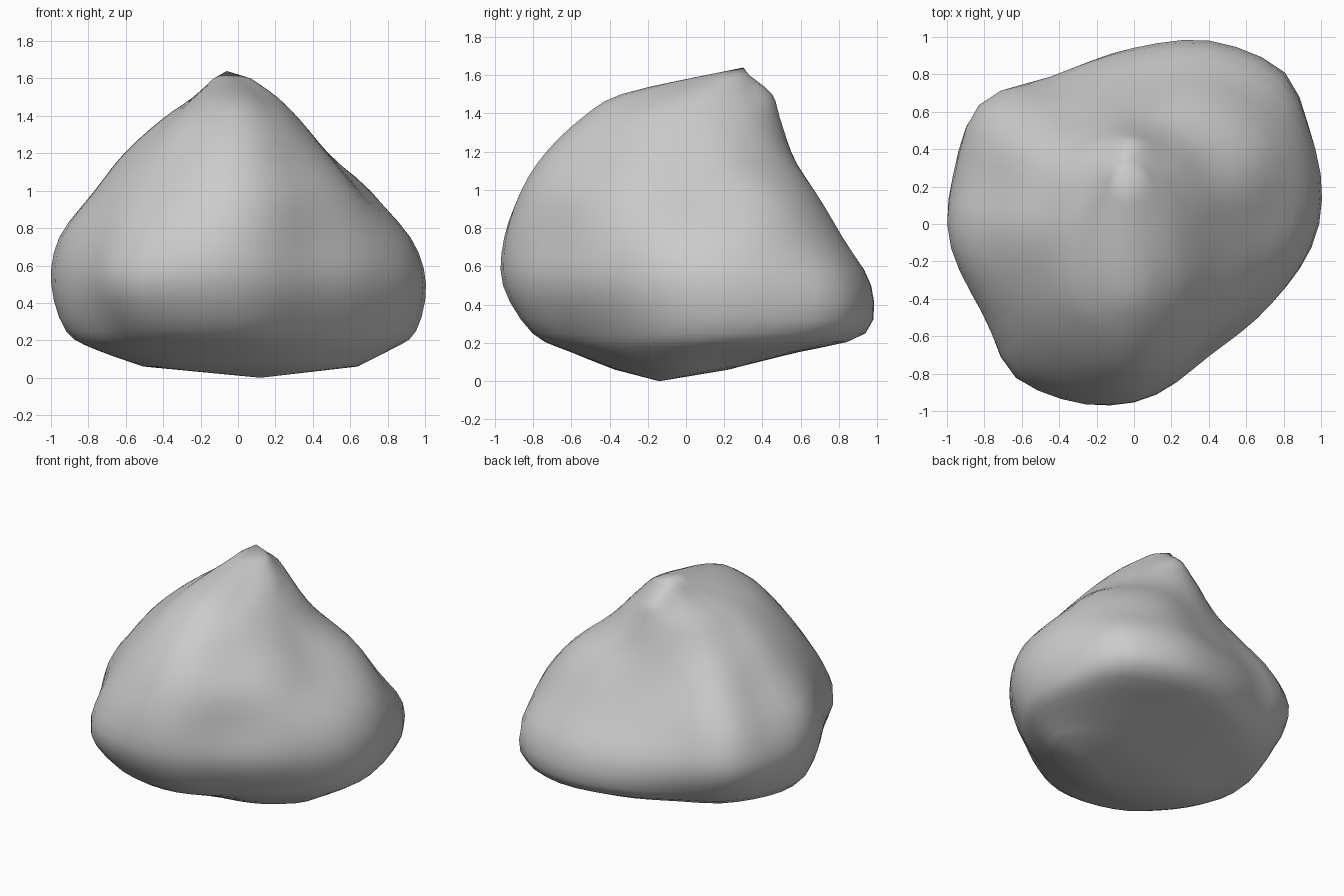
import bpy, bmesh
from math import sin, cos, radians, exp
from mathutils import Vector

if "Cube" in bpy.data.objects:
    bpy.data.objects.remove(bpy.data.objects["Cube"])

# Horizontal slices: height, centre x, centre y, then 12 radii every 30 degrees from +x
SLICES = [
    (0.06, 0.00, 0.00, [.64, .40, .24, .17, .19, .32, .50, .48, .41, .37, .41, .52]),
    (0.15, 0.00, 0.00, [.81, .81, .66, .55, .55, .67, .76, .73, .65, .59, .57, .66]),
    (0.25, 0.00, 0.00, [.93, 1.02, 1.04, .89, .81, .88, .92, .85, .85, .79, .69, .75]),
    (0.50, 0.00, 0.00, [.99, 1.06, 1.07, .93, .90, 1.01, 1.0, .94, 1.01, .94, .81, .85]),
    (0.75, 0.00, 0.00, [.91, .97, .92, .78, .80, .93, .96, .90, .97, .94, .78, .81]),
    (1.00, 0.00, 0.00, [.66, .79, .75, .64, .65, .75, .77, .77, .83, .86, .73, .69]),
    (1.20, 0.00, 0.00, [.48, .53, .56, .55, .55, .58, .61, .61, .68, .73, .59, .52]),
    (1.38, 0.00, 0.00, [.33, .36, .43, .49, .47, .43, .41, .42, .51, .54, .43, .35]),
    (1.50, -.02, 0.12, [.23, .23, .26, .33, .27, .23, .22, .25, .36, .46, .31, .25]),
    (1.60, -.04, 0.22, [.11, .11, .11, .11, .11, .10, .09, .10, .11, .12, .11, .11]),
]
# Local corners and hollows: angle, height, push, angular width, height range
BUMPS = [
    (44, 0.38, 0.08, 11, 0.18),    # back right corner
    (139, 0.75, 0.09, 13, 0.38),   # back left rib
    (165, 0.85, -.04, 10, 0.35),   # hollow beside the rib
    (230, 0.50, 0.04, 10, 0.25),   # front left corner
]
BOTTOM = Vector((0.12, -0.14, 0.0))
PEAK = Vector((-0.06, 0.30, 1.64))
AROUND, STEPS = 48, 3


def spline(a, b, c, d, t):
    """Catmull-Rom blend between b and c."""
    return 0.5 * (2 * b + (c - a) * t + (2 * a - 5 * b + 4 * c - d) * t * t
                  + (3 * b - a - 3 * c + d) * t ** 3)


def ring(z, cx, cy, radii):
    """Smooth closed outline through the 12 radii of one slice."""
    pts = []
    for k in range(AROUND):
        f = k * 12 / AROUND
        i, t = int(f), f - int(f)
        r = spline(*[radii[(i + o) % 12] for o in (-1, 0, 1, 2)], t)
        a = f * 30
        for ang, h, push, wide, tall in BUMPS:
            r += push * exp(-((a - ang) / wide) ** 2 - ((z - h) / tall) ** 2)
        pts.append(Vector((cx + r * cos(radians(a)), cy + r * sin(radians(a)), z)))
    return pts


# Blend the slices vertically
key = [ring(*s) for s in SLICES]
rings = []
for i in range(len(key) - 1):
    quad = [key[max(i - 1, 0)], key[i], key[i + 1], key[min(i + 2, len(key) - 1)]]
    for s in range(STEPS):
        rings.append([spline(*p, s / STEPS) for p in zip(*quad)])
rings.append(key[-1])

# Boulder skin with closed bottom and peak
bm = bmesh.new()
grid = [[bm.verts.new(p) for p in r] for r in rings]
low, high = bm.verts.new(BOTTOM), bm.verts.new(PEAK)
for k in range(AROUND):
    n = (k + 1) % AROUND
    for a, b in zip(grid, grid[1:]):
        bm.faces.new((a[k], a[n], b[n], b[k]))
    bm.faces.new((low, grid[0][n], grid[0][k]))
    bm.faces.new((high, grid[-1][k], grid[-1][n]))
bmesh.ops.recalc_face_normals(bm, faces=bm.faces)
for f in bm.faces:
    f.smooth = True

mesh = bpy.data.meshes.new("boulder")
bm.to_mesh(mesh)
bm.free()
boulder = bpy.data.objects.new("boulder", mesh)
bpy.context.collection.objects.link(boulder)
